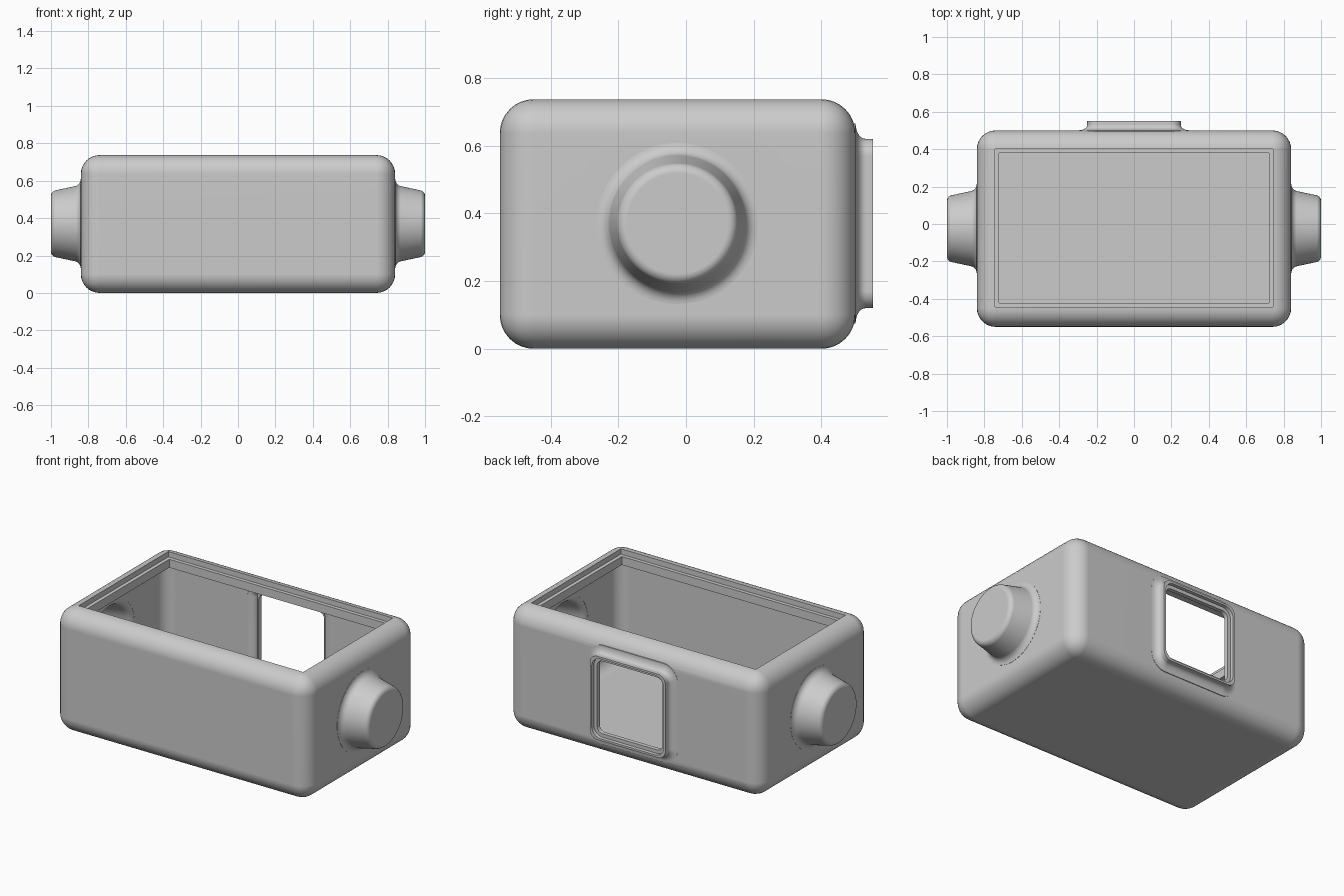
import bpy
import bmesh
from math import cos, sin, pi, radians
from mathutils import Matrix

if "Cube" in bpy.data.objects:
    bpy.data.objects.remove(bpy.data.objects["Cube"])

WALL = 0.025
MID_Y, MID_Z = -0.025, 0.37


def make_object(name, bm):
    bmesh.ops.recalc_face_normals(bm, faces=bm.faces)
    mesh = bpy.data.meshes.new(name)
    bm.to_mesh(mesh)
    bm.free()
    obj = bpy.data.objects.new(name, mesh)
    bpy.context.collection.objects.link(obj)
    return obj


def box(name, low, high, radius=0):
    bm = bmesh.new()
    bmesh.ops.create_cube(bm, size=1)
    size = [b - a for a, b in zip(low, high)]
    centre = [(a + b) / 2 for a, b in zip(low, high)]
    bmesh.ops.transform(bm, verts=bm.verts,
                        matrix=Matrix.Translation(centre) @ Matrix.Diagonal((*size, 1)))
    if radius:
        bmesh.ops.bevel(bm, geom=bm.edges[:], offset=radius, segments=8,
                        profile=0.5, affect='EDGES')
    return make_object(name, bm)


def loft(name, loops):
    bm = bmesh.new()
    rings = [[bm.verts.new(p) for p in loop] for loop in loops]
    for a, b in zip(rings, rings[1:]):
        for i in range(len(a)):
            j = (i + 1) % len(a)
            bm.faces.new((a[i], a[j], b[j], b[i]))
    bm.faces.new(rings[0])
    bm.faces.new(rings[-1])
    return make_object(name, bm)


def circle(x, radius, n=64):
    return [(x, MID_Y + radius * cos(2 * pi * i / n),
             MID_Z + radius * sin(2 * pi * i / n)) for i in range(n)]


def rounded_square(y, half, radius, steps=8):
    points = []
    for corner in range(4):
        mid = pi / 4 + corner * pi / 2
        cx = (half - radius) * (1 if cos(mid) > 0 else -1)
        cz = (half - radius) * (1 if sin(mid) > 0 else -1)
        for i in range(steps + 1):
            a = corner * pi / 2 + i * pi / 2 / steps
            points.append((cx + radius * cos(a), y, MID_Z + cz + radius * sin(a)))
    return points


def boolean(target, tool, operation):
    mod = target.modifiers.new("cut", 'BOOLEAN')
    mod.operation = operation
    mod.solver = 'EXACT'
    mod.object = tool
    bpy.context.view_layer.objects.active = target
    bpy.ops.object.modifier_apply(modifier=mod.name)
    bpy.data.objects.remove(tool)


def knob(side, inset):
    # Tapered hub with a flared foot and a rounded end
    profile = [(0.841, 0.238)]
    for i in range(1, 7):
        a = i / 6 * radians(76)
        profile.append((0.841 + 0.038 * (1 - cos(a)), 0.238 - 0.038 * sin(a)))
    for i in range(7):
        a = radians(14) + i / 6 * radians(76)
        profile.append((0.97 + 0.03 * sin(a), 0.149 + 0.03 * cos(a)))
    rings = [(0.74, 0.238)] + profile
    return loft("knob", [circle(side * (x - inset), r - inset) for x, r in rings])


def port(inset):
    # Square spout with rounded corners and a flared foot
    rings = [(0.42, 0.295)]
    for i in range(8):
        a = i / 7 * pi / 2
        rings.append((0.501 + 0.03 * (1 - cos(a)), 0.295 - 0.045 * sin(a)))
    rings.append((0.552, 0.25))
    return loft("port", [rounded_square(y - inset, h - inset, h - 0.2 - inset)
                         for y, h in rings])


def solid(name, inset):
    body = box(name, (-0.84 + inset, -0.55 + inset, inset),
               (0.84 - inset, 0.5 - inset, 0.737 - inset), 0.1 - inset)
    for side in (-1, 1):
        boolean(body, knob(side, inset), 'UNION')
    boolean(body, port(inset), 'UNION')
    return body


# Hollow housing, leaving inner lips around both openings
housing = solid("housing", 0)
cavity = solid("cavity", WALL)
boolean(cavity, box("top_lip", (-0.77, -0.475, 0.655), (0.77, 0.43, 0.8)), 'DIFFERENCE')
boolean(cavity, box("port_lip", (-0.4, 0.505, 0), (0.4, 0.7, 0.7)), 'DIFFERENCE')
boolean(housing, cavity, 'DIFFERENCE')

# Stepped top opening
for margin, floor in ((0, 0.705), (0.022, 0.5)):
    boolean(housing, box("top_cutter", (-0.743 + margin, -0.445 + margin, floor),
                         (0.743 - margin, 0.402 - margin, 0.9)), 'DIFFERENCE')

# Stepped port opening
for half, start in ((0.238, 0.53), (0.217, 0.4)):
    boolean(housing, loft("port_cutter", [rounded_square(y, half, half - 0.2 + 0.02)
                                          for y in (start, 0.7)]), 'DIFFERENCE')

# Single grey finish
grey = bpy.data.materials.new("plain_grey")
grey.use_nodes = True
colour = (0.6, 0.6, 0.6, 1)
grey.diffuse_color = colour
grey.node_tree.nodes["Principled BSDF"].inputs["Base Color"].default_value = colour
housing.data.materials.clear()
housing.data.materials.append(grey)

# Smooth curves, crisp rims
bpy.ops.object.select_all(action='DESELECT')
housing.select_set(True)
bpy.context.view_layer.objects.active = housing
bpy.ops.object.shade_smooth_by_angle(angle=radians(35))
weighted = housing.modifiers.new("weighted_normals", 'WEIGHTED_NORMAL')
weighted.keep_sharp = True
